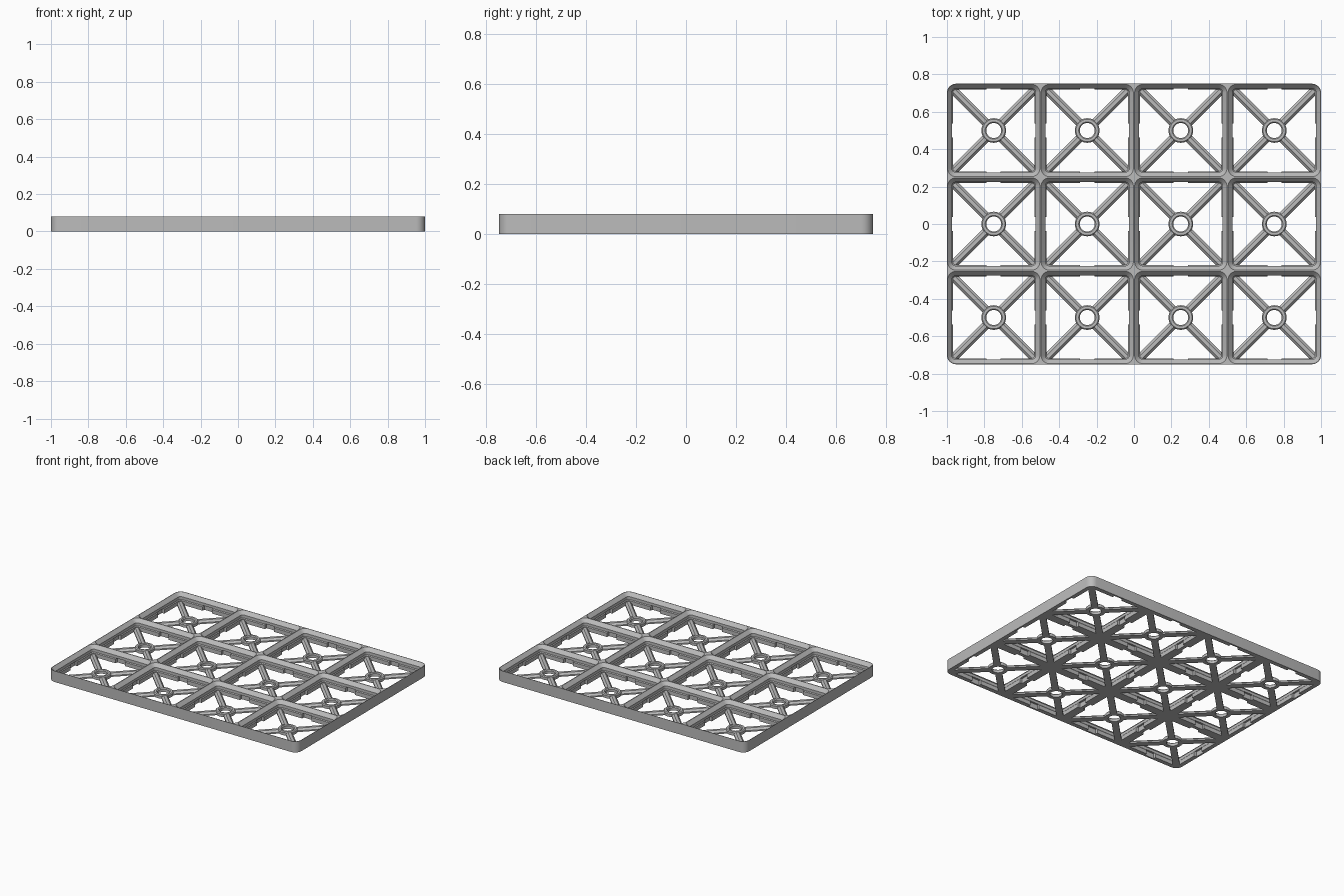
import bpy
import bmesh
from math import pi, cos, sin, radians
from mathutils import Matrix

if "Cube" in bpy.data.objects:
    bpy.data.objects.remove(bpy.data.objects["Cube"])

COLS, ROWS, PITCH = 4, 3, 0.5
HEIGHT = 0.08
CORNER = 0.048
CELLS = [((i - (COLS - 1) / 2) * PITCH, (j - (ROWS - 1) / 2) * PITCH)
         for i in range(COLS) for j in range(ROWS)]

grey = bpy.data.materials.new("Plain grey plastic")
grey.diffuse_color = (0.5, 0.5, 0.5, 1)
grey.use_nodes = True
grey.node_tree.nodes["Principled BSDF"].inputs["Base Color"].default_value = (0.5, 0.5, 0.5, 1)


def make_object(name, bm):
    bmesh.ops.recalc_face_normals(bm, faces=bm.faces)
    mesh = bpy.data.meshes.new(name)
    bm.to_mesh(mesh)
    bm.free()
    obj = bpy.data.objects.new(name, mesh)
    bpy.context.collection.objects.link(obj)
    return obj


def rounded_ring(bm, cx, cy, hx, hy, r, z, steps=6):
    """Loop of vertices around a rounded rectangle."""
    ring = []
    for k, (sx, sy) in enumerate([(1, 1), (-1, 1), (-1, -1), (1, -1)]):
        for s in range(steps + 1):
            a = (k + s / steps) * pi / 2
            ring.append(bm.verts.new((cx + sx * (hx - r) + r * cos(a),
                                      cy + sy * (hy - r) + r * sin(a), z)))
    return ring


def loft(bm, rings, closed=False):
    """Skin consecutive rings; cap the ends unless the loft loops."""
    pairs = list(zip(rings, rings[1:]))
    if closed:
        pairs.append((rings[-1], rings[0]))
    else:
        bm.faces.new(rings[0])
        bm.faces.new(rings[-1])
    for a, b in pairs:
        n = len(a)
        for i in range(n):
            bm.faces.new((a[i], a[(i + 1) % n], b[(i + 1) % n], b[i]))


# Solid slab that becomes the frame
bm = bmesh.new()
loft(bm, [rounded_ring(bm, 0, 0, COLS * PITCH / 2, ROWS * PITCH / 2, CORNER, z)
          for z in (0, HEIGHT)])
frame = make_object("grid_frame", bm)

# Stepped pocket in each cell: half width, corner radius, height
POCKET = [(0.219, 0.017, -0.02), (0.219, 0.017, 0.028), (0.224, 0.022, 0.034),
          (0.224, 0.022, 0.055), (0.247, 0.045, HEIGHT), (0.247, 0.045, 0.1)]
bm = bmesh.new()
for cx, cy in CELLS:
    loft(bm, [rounded_ring(bm, cx, cy, h, h, r, z) for h, r, z in POCKET])
pockets = make_object("pocket_cutter", bm)

# Small recess low in the middle of every pocket wall
bm = bmesh.new()
for cx, cy in CELLS:
    for k in range(4):
        m = (Matrix.Translation((cx, cy, 0.011)) @ Matrix.Rotation(k * pi / 2, 4, 'Z')
             @ Matrix.Translation((0.22, 0, 0)) @ Matrix.Diagonal((0.036, 0.075, 0.05, 1)))
        bmesh.ops.create_cube(bm, size=1, matrix=m)
notches = make_object("notch_cutter", bm)

for cutter in (pockets, notches):
    cutter.hide_render = True
    mod = frame.modifiers.new(cutter.name, 'BOOLEAN')
    mod.operation = 'DIFFERENCE'
    mod.solver = 'EXACT'
    mod.object = cutter
graph = bpy.context.evaluated_depsgraph_get()
cut_mesh = bpy.data.meshes.new_from_object(frame.evaluated_get(graph))
frame.modifiers.clear()
frame.data = cut_mesh
for cutter in (pockets, notches):
    bpy.data.objects.remove(cutter)


# Bevelled diagonal arms running from the hub to the cell corners
bm = bmesh.new()
SECTION = [(-0.023, 0), (0.023, 0), (0.023, 0.01), (0.01, 0.023), (-0.01, 0.023), (-0.023, 0.01)]
for k in range(4):
    turn = Matrix.Rotation(radians(45 + 90 * k), 4, 'Z')
    rings = [[bm.verts.new(turn @ Matrix.Translation((d, w, z)).translation)
              for w, z in SECTION] for d in (0.052, 0.314)]
    loft(bm, rings)
arms = make_object("cross_brace", bm)

# Ring hub with a bevelled rim
bm = bmesh.new()
HUB = [(0.04, 0), (0.066, 0), (0.066, 0.02), (0.06, 0.026), (0.046, 0.026), (0.04, 0.02)]
loft(bm, [[bm.verts.new((r * cos(a * pi / 16), r * sin(a * pi / 16), z))
           for a in range(32)] for r, z in HUB], closed=True)
hub = make_object("hub_ring", bm)

for obj in (frame, arms, hub):
    obj.data.materials.clear()
    obj.data.materials.append(grey)
    for poly in obj.data.polygons:
        poly.material_index = 0
    bpy.ops.object.select_all(action='DESELECT')
    obj.select_set(True)
    bpy.context.view_layer.objects.active = obj
    bpy.ops.object.shade_smooth_by_angle(angle=radians(30))

# Repeat brace and hub in every cell
for part in (arms, hub):
    for n, (cx, cy) in enumerate(CELLS):
        copy = part
        if n:
            copy = bpy.data.objects.new(part.name, part.data)
            bpy.context.collection.objects.link(copy)
        copy.location = (cx, cy, 0)
